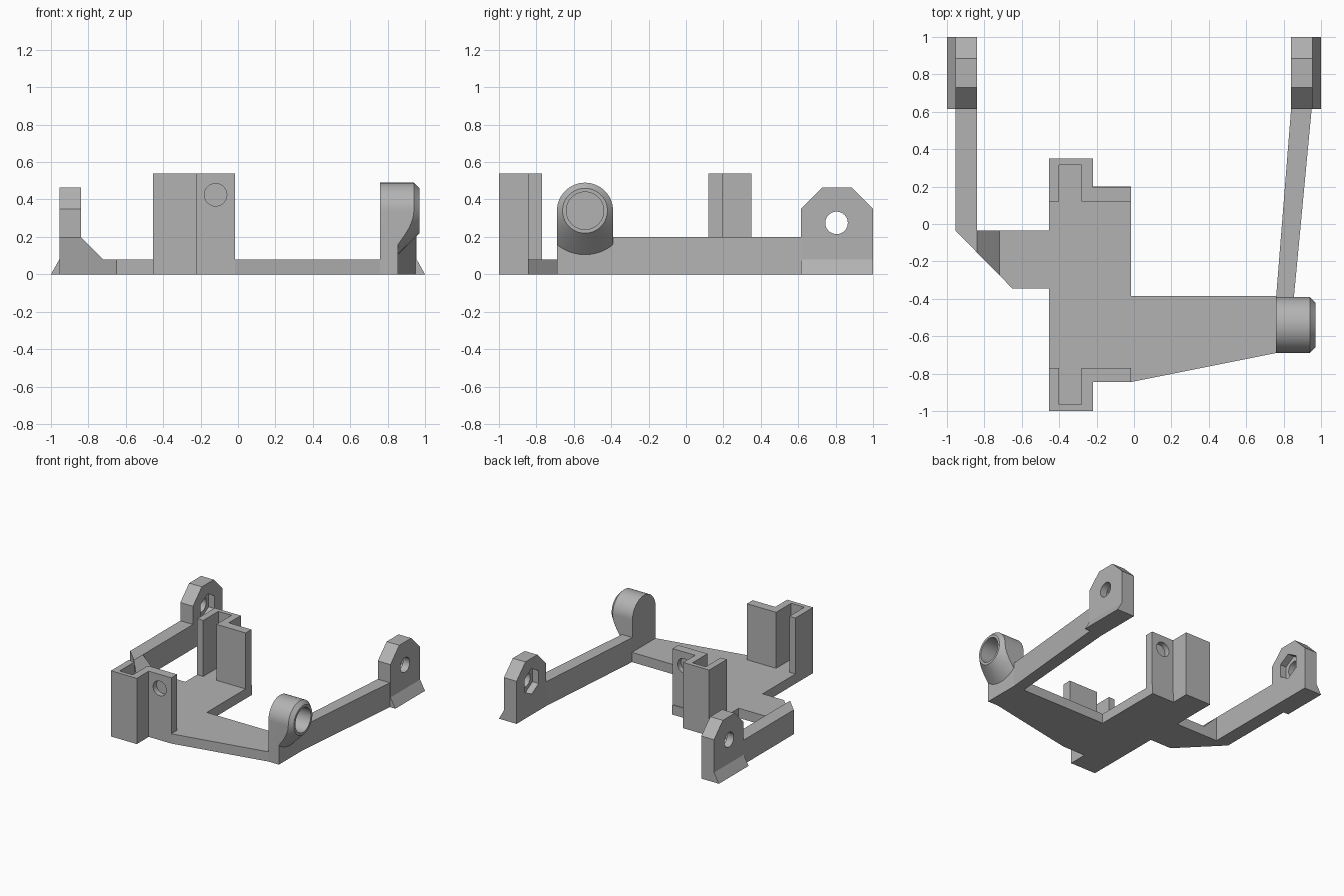
import bpy, bmesh, math
from mathutils import Vector

if "Cube" in bpy.data.objects:
    bpy.data.objects.remove(bpy.data.objects["Cube"], do_unlink=True)

GREY = (0.45, 0.45, 0.45, 1)
mat = bpy.data.materials.new("plain grey")
mat.use_nodes = True
mat.diffuse_color = GREY
mat.node_tree.nodes["Principled BSDF"].inputs["Base Color"].default_value = GREY

PLATE, RAIL = 0.08, 0.2   # heights of the floor plate and the side rails


def place(axis, u, v, w):
    return {"X": (w, u, v), "Y": (u, w, v), "Z": (u, v, w)}[axis]


def finish(name, bm):
    bmesh.ops.recalc_face_normals(bm, faces=bm.faces[:])
    mesh = bpy.data.meshes.new(name)
    bm.to_mesh(mesh)
    bm.free()
    mesh.materials.append(mat)
    ob = bpy.data.objects.new(name, mesh)
    bpy.context.collection.objects.link(ob)
    return ob


def loft(name, axis, rings):
    """Closed solid through rings of (u, v, w) points."""
    bm = bmesh.new()
    loops = [[bm.verts.new(place(axis, *p)) for p in ring] for ring in rings]
    n = len(loops[0])
    for a, b in zip(loops, loops[1:]):
        for i in range(n):
            j = (i + 1) % n
            bm.faces.new((a[i], a[j], b[j], b[i]))
    bm.faces.new(loops[0])
    bm.faces.new(loops[-1])
    return finish(name, bm)


def prism(name, axis, outline, lo, hi):
    return loft(name, axis, [[(u, v, w) for u, v in outline] for w in (lo, hi)])


def lathe(name, axis, centre, profile, sides=64):
    """Turned solid: profile is a list of (position along axis, radius)."""
    turn = [2 * math.pi * (i + 0.5) / sides for i in range(sides)]
    return loft(name, axis, [[(centre[0] + r * math.cos(t), centre[1] + r * math.sin(t), w)
                              for t in turn] for w, r in profile])


def boolean(ob, cutter, operation="DIFFERENCE"):
    mod = ob.modifiers.new("cut", "BOOLEAN")
    mod.operation, mod.object, mod.solver = operation, cutter, "EXACT"
    graph = bpy.context.evaluated_depsgraph_get()
    graph.update()
    result = bpy.data.meshes.new_from_object(ob.evaluated_get(graph))
    ob.modifiers.clear()
    ob.data = result
    bpy.data.objects.remove(cutter, do_unlink=True)


def smooth(ob):
    for face in ob.data.polygons:
        face.use_smooth = True
    ob.data.set_sharp_from_angle(angle=math.radians(30))


# Floor plate with the tapered arm to the boss
prism("floor_plate", "Z", [
    (-0.455, -1), (-0.22, -1), (-0.22, -0.845), (-0.015, -0.845), (0.76, -0.69),
    (0.76, -0.385), (-0.015, -0.385), (-0.015, 0.2), (-0.22, 0.2), (-0.22, 0.35),
    (-0.455, 0.35)], 0, PLATE)

# Corner link: ramp profile trimmed by a diagonal
link = prism("corner_link", "Y", [
    (-0.955, 0), (-0.455, 0), (-0.455, PLATE), (-0.72, PLATE), (-0.84, RAIL),
    (-0.955, RAIL)], -0.345, -0.035)
bm = bmesh.new()
bm.from_mesh(link.data)
cut = bmesh.ops.bisect_plane(bm, geom=bm.verts[:] + bm.edges[:] + bm.faces[:],
                             plane_co=Vector((-0.955, -0.035, 0)),
                             plane_no=Vector((-0.31, -0.305, 0)), clear_outer=True)
bmesh.ops.holes_fill(bm, edges=[e for e in bm.edges if e.is_boundary])
bmesh.ops.remove_doubles(bm, verts=bm.verts[:], dist=0.0005)
bmesh.ops.recalc_face_normals(bm, faces=bm.faces[:])
bm.to_mesh(link.data)
bm.free()

# Side rails
prism("right_rail", "Z", [(-0.955, -0.035), (-0.84, -0.035), (-0.84, 0.615),
                          (-0.955, 0.615)], 0, RAIL)
prism("left_rail", "Z", [(0.76, -0.39), (0.855, -0.39), (0.95, 0.615),
                         (0.84, 0.615)], 0, RAIL)

# Channel towers, front and mirrored back, each with a blind round pocket
tower = [(-0.455, -0.77), (-0.455, -1), (-0.22, -1), (-0.22, -0.845), (-0.015, -0.845),
         (-0.015, -0.77), (-0.28, -0.77), (-0.28, -0.965), (-0.4, -0.965), (-0.4, -0.77)]
for name, flip in (("front_tower", False), ("back_tower", True)):
    def my(y):
        return -0.65 - y if flip else y
    ob = prism(name, "Z", [(x, my(y)) for x, y in tower], PLATE, 0.54)
    boolean(ob, lathe("pocket", "Y", (-0.12, 0.425), [(my(-0.9), 0.06), (my(-0.8), 0.06)]))
    smooth(ob)

# Rear lugs with bolt hole, inner hexagonal nut pocket and outer foot wedge
lug = [(0.615, 0), (1, 0), (1, 0.35), (0.885, 0.465), (0.73, 0.465), (0.615, 0.35)]
for side, s in (("left", 1), ("right", -1)):
    ob = prism(side + "_lug", "X", lug, s * 0.84, s * 0.955)
    centre = (0.805, 0.275)
    boolean(ob, lathe("bolt_hole", "X", centre, [(s * 0.8, 0.06), (s * 1.0, 0.06)]))
    boolean(ob, lathe("nut_pocket", "X", centre, [(s * 0.8, 0.105), (s * 0.895, 0.105)], 6))
    smooth(ob)
    prism(side + "_foot_wedge", "Y", [(s * 0.955, 0), (s * 1.0, 0), (s * 0.955, PLATE)],
          0.615, 1)

# Round-topped boss, trimmed to a cone at its outer end, with a blind bore
arc = [math.pi * i / 32 for i in range(33)]
boss = prism("boss", "X", [(-0.69, 0), (-0.39, 0)] +
             [(-0.54 + 0.15 * math.cos(t), 0.34 + 0.15 * math.sin(t)) for t in arc],
             0.76, 0.97)
axis = (-0.54, 0.34)
boolean(boss, lathe("cone_trim", "X", axis, [(0.7, 1), (0.855, 1), (0.855, 0.235),
                                             (0.99, 0.1)]), "INTERSECT")
boolean(boss, lathe("bore", "X", axis, [(0.82, 0.1), (1.1, 0.1)]))
smooth(boss)
